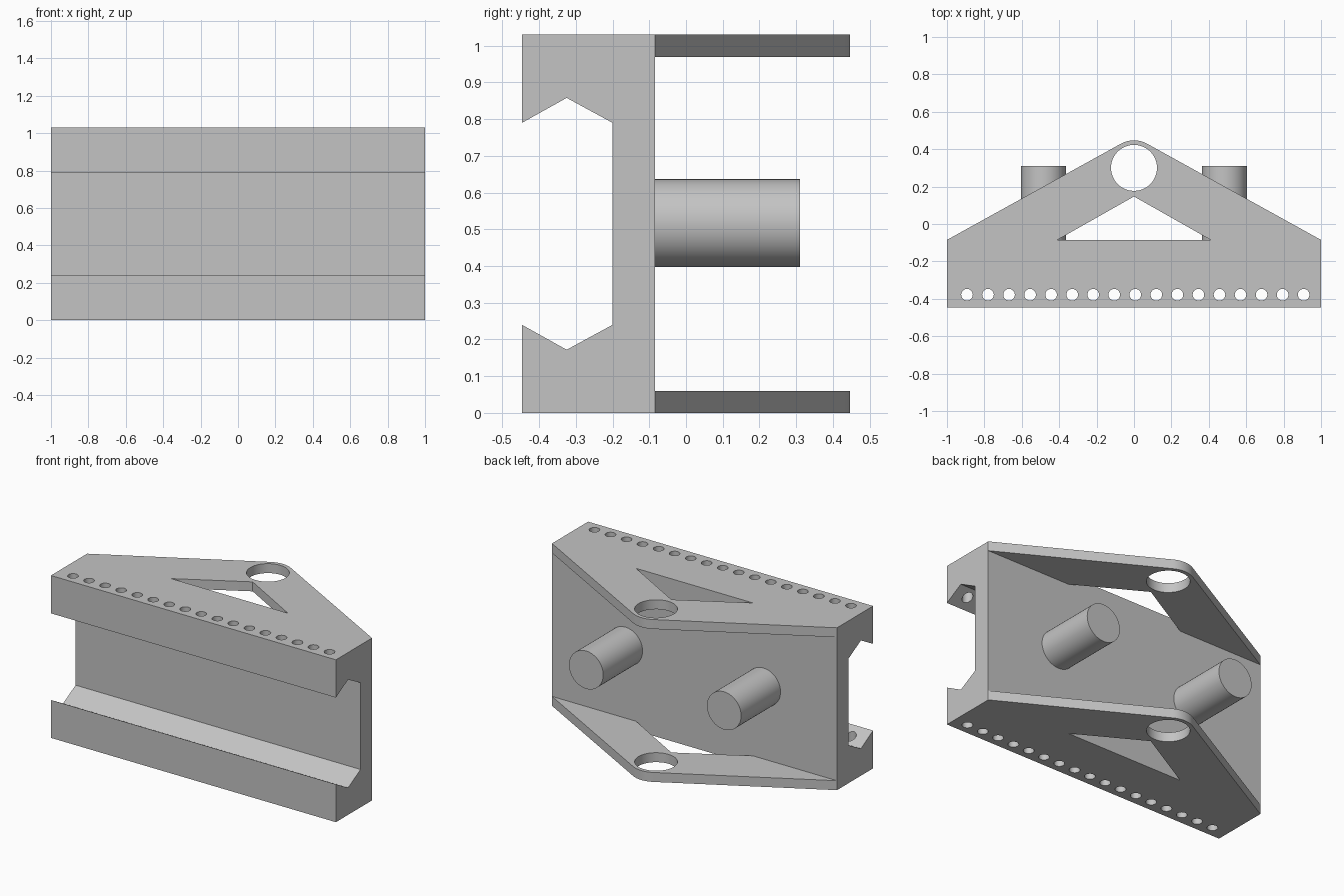
import bpy, bmesh
from math import pi, sin, cos, atan2, acos, hypot
from mathutils import Matrix, Vector

if "Cube" in bpy.data.objects:
    bpy.data.objects.remove(bpy.data.objects["Cube"])

HEIGHT, FRONT, BACK = 1.03, -0.447, -0.085

grey = bpy.data.materials.new("plain grey")
grey.use_nodes = True
grey.diffuse_color = (0.55, 0.55, 0.55, 1)
grey.node_tree.nodes["Principled BSDF"].inputs["Base Color"].default_value = grey.diffuse_color


def make(name, bm):
    bmesh.ops.recalc_face_normals(bm, faces=bm.faces)
    mesh = bpy.data.meshes.new(name)
    bm.to_mesh(mesh)
    bm.free()
    mesh.materials.append(grey)
    obj = bpy.data.objects.new(name, mesh)
    bpy.context.collection.objects.link(obj)
    return obj


def prism(name, points, sweep):
    """Extrude a closed outline along a vector."""
    bm = bmesh.new()
    face = bm.faces.new([bm.verts.new(p) for p in points])
    new = bmesh.ops.extrude_face_region(bm, geom=[face], use_keep_orig=True)["geom"]
    bmesh.ops.translate(bm, vec=Vector(sweep),
                        verts=[v for v in new if isinstance(v, bmesh.types.BMVert)])
    return make(name, bm)


def cylinders(name, centres, radius, length, sides, turn=Matrix()):
    bm = bmesh.new()
    for c in centres:
        bmesh.ops.create_cone(bm, cap_ends=True, segments=sides, radius1=radius,
                              radius2=radius, depth=length,
                              matrix=Matrix.Translation(c) @ turn)
    return make(name, bm)


def activate(obj):
    bpy.ops.object.select_all(action='DESELECT')
    obj.select_set(True)
    bpy.context.view_layer.objects.active = obj


def cut(obj, cutter):
    cutter.hide_render = True
    mod = obj.modifiers.new("holes", 'BOOLEAN')
    mod.operation, mod.solver, mod.object = 'DIFFERENCE', 'EXACT', cutter
    activate(obj)
    bpy.ops.object.modifier_apply(modifier=mod.name)
    bpy.data.objects.remove(cutter)


def smooth(obj):
    activate(obj)
    bpy.ops.object.shade_smooth_by_angle(angle=pi / 6)


# Channel body with notched flanges, symmetric about mid height
lower = [(-0.2, 0.24), (-0.325, 0.172), (FRONT, 0.24), (FRONT, 0), (BACK, 0)]
section = lower + [(y, HEIGHT - z) for y, z in reversed(lower)]
body = prism("channel_body", [(-1, y, z) for y, z in section], (2, 0, 0))

# Row of small holes through both flanges
row = [(-0.893 + 0.1125 * i, -0.378, HEIGHT / 2) for i in range(17)]
cut(body, cylinders("hole_row_cutter", row, 0.031, 2, 24))
smooth(body)

# Triangular bracket plates with a rounded eye
EYE_Y, ROUND, THICK = 0.3, 0.147, 0.06
run, rise = 1.0, BACK - EYE_Y
start = atan2(rise, run) + acos(ROUND / hypot(run, rise))
arc = [start + (pi - 2 * start) * i / 12 for i in range(13)]
outline = [(1, BACK)] + [(ROUND * cos(a), EYE_Y + ROUND * sin(a)) for a in arc]
outline += [(-1, BACK), (-0.41, BACK), (0, 0.147), (0.41, BACK)]
for name, z in (("bottom_bracket", 0), ("top_bracket", HEIGHT - THICK)):
    plate = prism(name, [(x, y, z) for x, y in outline], (0, 0, THICK))
    cut(plate, cylinders("eye_cutter", [(0, EYE_Y, z)], 0.123, 0.4, 48))
    smooth(plate)

# Two round pegs on the back
for name, x in (("left_peg", 0.484), ("right_peg", -0.484)):
    smooth(cylinders(name, [(x, (BACK + 0.31) / 2, 0.517)], 0.12, 0.31 - BACK, 48,
                     Matrix.Rotation(pi / 2, 4, 'X')))
